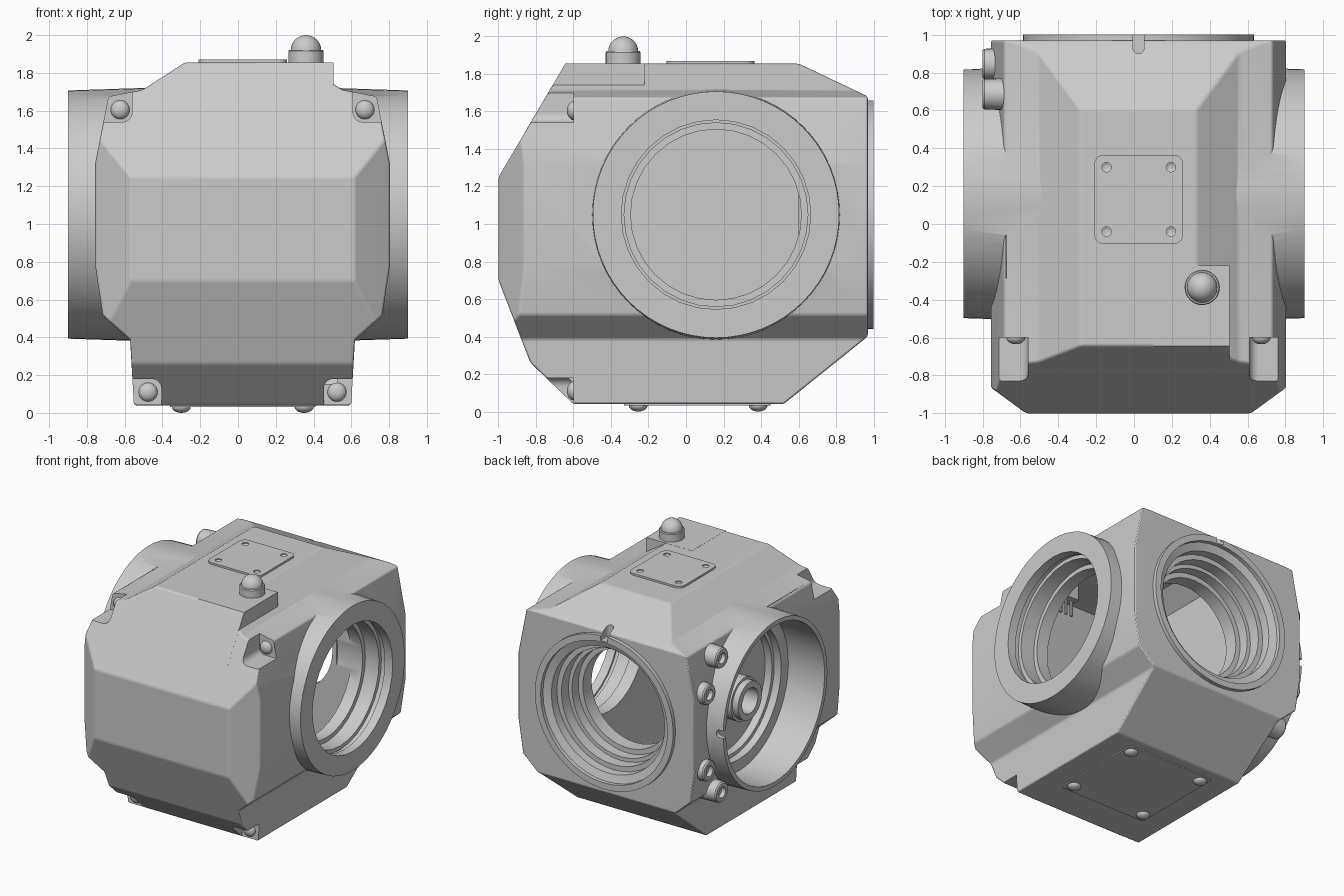
import bpy, bmesh
from math import sin, cos, pi, radians
from mathutils import Vector

cube = bpy.data.objects.get("Cube")
if cube:
    bpy.data.objects.remove(cube, do_unlink=True)

grey = bpy.data.materials.new("housing grey")
grey.use_nodes = True
grey.diffuse_color = (0.6, 0.6, 0.6, 1)
grey.node_tree.nodes["Principled BSDF"].inputs["Base Color"].default_value = (0.6, 0.6, 0.6, 1)

CX = 0.024               # middle of the housing
PY, PZ = 0.16, 1.05      # centre of the side ports


def finish(bm, name):
    bmesh.ops.recalc_face_normals(bm, faces=bm.faces)
    mesh = bpy.data.meshes.new(name)
    bm.to_mesh(mesh)
    bm.free()
    mesh.materials.append(grey)
    obj = bpy.data.objects.new(name, mesh)
    bpy.context.collection.objects.link(obj)
    return obj


def place(axis, t, u, v):
    return Vector({"X": (t, u, v), "Y": (u, t, v), "Z": (u, v, t)}[axis])


def prism(name, pts, axis, a, b):
    """Extrude a flat outline along an axis."""
    bm = bmesh.new()
    face = bm.faces.new([bm.verts.new(place(axis, a, u, v)) for u, v in pts])
    out = bmesh.ops.extrude_face_region(bm, geom=[face])
    verts = [g for g in out["geom"] if isinstance(g, bmesh.types.BMVert)]
    bmesh.ops.translate(bm, verts=verts, vec=place(axis, b - a, 0, 0))
    return finish(bm, name)


def slab(name, axis, u0, u1, v0, v1, a, b, r):
    """Plate or block with rounded corners, extruded along an axis."""
    pts = []
    for i, (u, v) in enumerate([(u1 - r, v1 - r), (u0 + r, v1 - r), (u0 + r, v0 + r), (u1 - r, v0 + r)]):
        for k in range(6):
            ang = pi / 2 * (i + k / 5)
            pts.append((u + r * cos(ang), v + r * sin(ang)))
    return prism(name, pts, axis, a, b)


def lathe(name, profile, axis, u, v, n=32):
    """Turn (position, radius) steps around an axis through (u, v)."""
    bm = bmesh.new()
    rings = [[bm.verts.new(place(axis, t, u + r * cos(2 * pi * i / n), v + r * sin(2 * pi * i / n)))
              for i in range(n)] for t, r in profile]
    for lo, hi in zip(rings, rings[1:]):
        for i in range(n):
            j = (i + 1) % n
            bm.faces.new((lo[i], lo[j], hi[j], hi[i]))
    bm.faces.new(rings[0])
    bm.faces.new(rings[-1])
    return finish(bm, name)


def dome(name, axis, base, height, r, u, v):
    steps = [(base + height * sin(a * pi / 18), r * cos(a * pi / 18)) for a in range(9)]
    return lathe(name, [(base - height * 0.6, r)] + steps, axis, u, v, 24)


def bake(obj):
    dg = bpy.context.evaluated_depsgraph_get()
    mesh = bpy.data.meshes.new_from_object(obj.evaluated_get(dg))
    obj.modifiers.clear()
    obj.data = mesh


def combine(obj, other, op):
    mod = obj.modifiers.new("join", "BOOLEAN")
    mod.operation, mod.solver, mod.object = op, "EXACT", other
    bake(obj)
    bpy.data.objects.remove(other, do_unlink=True)


# Main housing: cross-section, side profile and plan intersected
half = [(.575, .04), (.595, .385), (.74, .515), (.78, .78), (.78, 1.32),
        (.735, 1.55), (.71, 1.675), (.53, 1.71), (.305, 1.855)]
section = [(CX + w, z) for w, z in half] + [(CX - w, z) for w, z in reversed(half)]
housing = prism("housing", section, "Y", -1.2, 1.2)
side = [(-1, .7), (-1, 1.25), (-.643, 1.856), (.6, 1.856), (.97, 1.68),
        (.97, .4), (.52, .039), (-.6, .039), (-.83, .26)]
combine(housing, prism("side_cut", side, "X", -1.3, 1.3), "INTERSECT")
plan = [(CX - .58, -1.01), (CX + .58, -1.01), (CX + .785, -.86), (CX + .785, 1.1),
        (CX - .785, 1.1), (CX - .785, -.86)]
combine(housing, prism("plan_cut", plan, "Z", -.5, 2.5), "INTERSECT")

bm = bmesh.new()
bm.from_mesh(housing.data)
bmesh.ops.remove_doubles(bm, verts=bm.verts, dist=.003)
bmesh.ops.dissolve_limit(bm, angle_limit=radians(1), verts=bm.verts, edges=bm.edges)
bm.to_mesh(housing.data)
bm.free()
bevel = housing.modifiers.new("soft edges", "BEVEL")
bevel.width, bevel.segments = .03, 3
bevel.limit_method, bevel.angle_limit = "ANGLE", radians(18)
bake(housing)

# Raised pad for the beacon
pad = [(-.22, 1.5), (-.22, 1.856), (-.6435, 1.856), (-.8535, 1.5)]
combine(housing, prism("beacon_pad", pad, "X", .1, .505), "UNION")

# Side barrels, rear flange and screw bosses
for s in (-1, 1):
    combine(housing, lathe("barrel", [(s * .9, .657), (s * .3, .677)], "X", PY, PZ, 64), "UNION")
combine(housing, lathe("flange", [(.9, .61), (1, .61)], "Y", CX, PZ, 64), "UNION")
for ang in (-45.5, -24, 24, 45.5):
    y, z = PY + .75 * cos(radians(ang)), PZ + .75 * sin(radians(ang))
    boss = [(-.6, .088), (-.79, .08), (-.8, .072), (-.8, .042), (-.765, .042)]
    combine(housing, lathe("boss", boss, "X", y, z, 24), "UNION")

# Hollow interior
room = prism("room", [(-.39, .14), (-.39, 1.65), (-.25, 1.77), (.28, 1.77), (.48, 1.65),
                      (.57, 1.58), (.57, .45), (.52, .14)], "Y", -1.2, 1.2)
room_side = [(-.86, .72), (-.86, 1.24), (-.56, 1.8), (.55, 1.8), (.6, 1.7),
             (.6, .3), (.5, .1), (-.55, .1), (-.74, .3)]
combine(room, prism("room_side", room_side, "X", -1, 1), "INTERSECT")
combine(housing, room, "DIFFERENCE")

# Stepped bores of the three ports
right_bore = [(.95, .505), (.83, .505), (.83, .52), (.79, .52), (.79, .49),
              (.67, .49), (.67, .455), (.45, .455)]
rear_bore = [(1.05, .56), (.97, .56), (.95, .5), (.88, .5), (.88, .46), (.79, .46),
             (.79, .43), (.71, .43), (.71, .39), (.5, .39)]
left_bore = [(-.95, .622), (-.58, .622), (-.58, .53), (-.52, .53), (-.52, .5), (-.46, .5)]
combine(housing, lathe("right_bore", right_bore, "X", PY, PZ, 32), "DIFFERENCE")
combine(housing, lathe("rear_bore", rear_bore, "Y", CX, PZ, 40), "DIFFERENCE")
combine(housing, lathe("left_bore", left_bore, "X", PY, PZ, 64), "DIFFERENCE")

# Locating slots in the rear flange and left rim
combine(housing, slab("slot", "Z", CX - .03, CX + .03, .9, 1.1, 1.62, 1.9, .029), "DIFFERENCE")
combine(housing, slab("slot", "Y", -1, -.84, PZ - .03, PZ + .03, .75, .95, .029), "DIFFERENCE")

# Front corner notches
for s in (-1, 1):
    for w, z0, z1 in ((.585, 1.54, 2), (.43, -.3, .18)):
        u0, u1 = sorted((CX + s * w, CX + s * 1.1))
        combine(housing, slab("notch", "Y", u0, u1, z0, z1, -1.2, -.6, .05), "DIFFERENCE")

# Front corner bolts
parts = [housing]
for s, word in ((-1, "right"), (1, "left")):
    for w, z, level in ((.648, 1.605, "upper"), (.5, .11, "lower")):
        parts.append(dome(f"{level}_{word}_bolt", "Y", -.6, -.035, .05, CX + s * w, z))

# Top cover plate with screw holes
cover = slab("top_cover", "Z", -.21, .26, -.105, .365, 1.84, 1.87, .05)
for sx in (-1, 1):
    for sy in (-1, 1):
        hole = lathe("hole", [(1.9, .025), (1.862, .025), (1.856, .012)], "Z",
                     .025 + sx * .17, .13 + sy * .17, 16)
        combine(cover, hole, "DIFFERENCE")

# Bottom cover plate with domed feet
parts += [cover, slab("bottom_cover", "Z", -.36, .41, -.33, .45, .031, .06, .02)]
for sx in (-1, 1):
    for sy in (-1, 1):
        parts.append(dome("bottom_screw", "Z", .032, -.032, .05, .025 + sx * .325, .065 + sy * .32))

# Beacon on the pad with its connector inside
BX, BY = .36, -.335
cap = [(1.92 + .08 * sin(a * pi / 18), .08 * cos(a * pi / 18)) for a in range(9)]
parts.append(lathe("beacon", [(1.84, .093), (1.915, .093), (1.922, .088), (1.922, .08)] + cap
                   + [(2, .003)], "Z", BX, BY))
parts.append(slab("connector", "Z", BX - .08, BX + .08, BY - .05, BY + .05, 1.62, 1.8, .01))
for dx in (-.05, 0, .05):
    parts.append(lathe("connector_pin", [(1.5, .012), (1.64, .012)], "Z", BX + dx, BY, 10))

# Ring fitting on the floor of the left port
ring = [(-.4, .17), (-.55, .17), (-.55, .15), (-.6, .15), (-.6, .1), (-.48, .1)]
parts.append(lathe("left_port_fitting", ring, "X", .05, .95))

# Smooth shading with sharp edges kept
bpy.ops.object.select_all(action="DESELECT")
for obj in parts:
    obj.select_set(True)
bpy.context.view_layer.objects.active = housing
bpy.ops.object.shade_smooth_by_angle(angle=radians(25))
for obj in (housing, cover):
    mod = obj.modifiers.new("flat normals", "WEIGHTED_NORMAL")
    mod.keep_sharp = True
